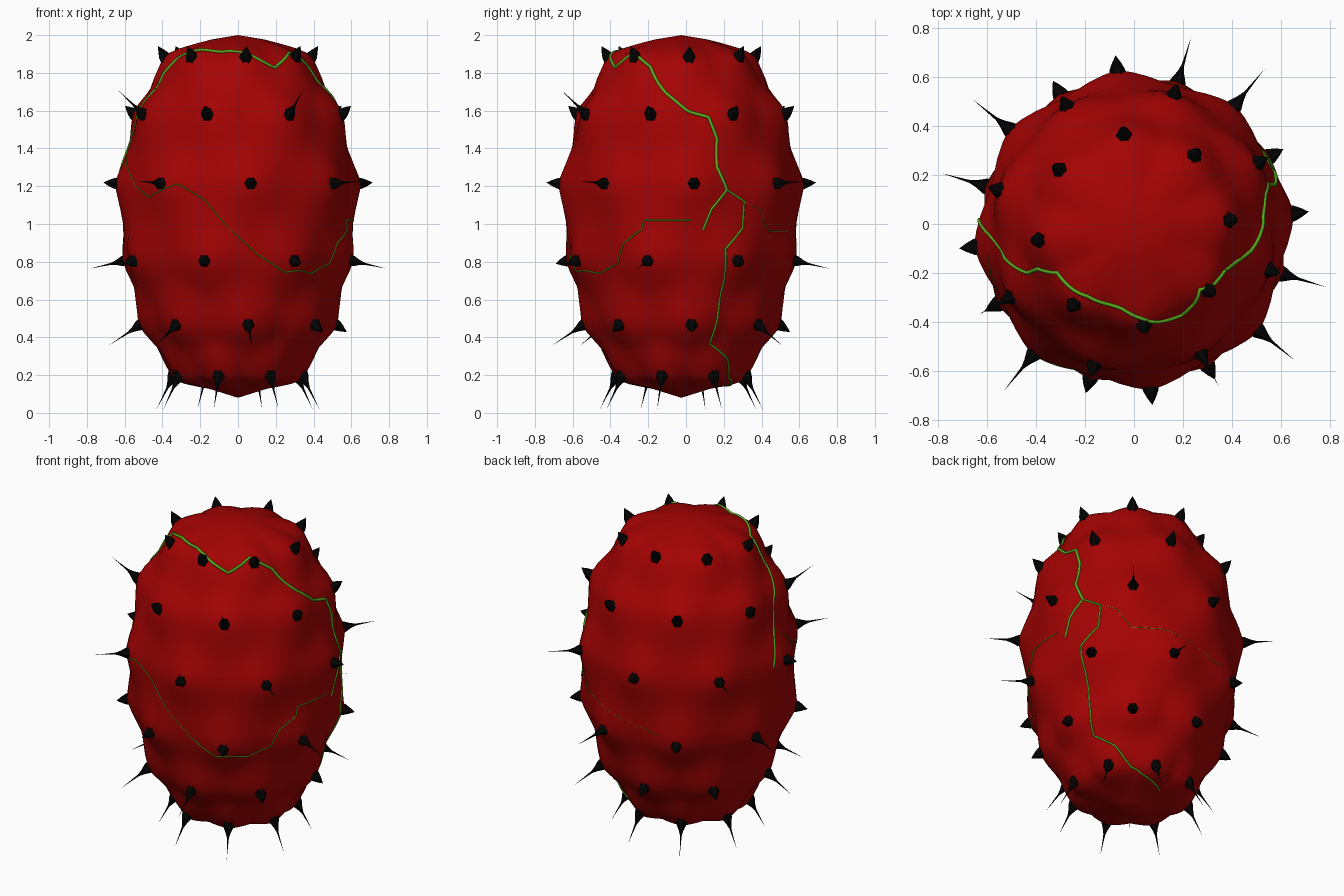
import bpy, bmesh
from math import sin, cos, pi, radians
from mathutils import Vector

cube = bpy.data.objects.get("Cube")
if cube:
    bpy.data.objects.remove(cube)


def material(name, color):
    m = bpy.data.materials.new(name)
    m.use_nodes = True
    m.diffuse_color = (*color, 1)
    m.node_tree.nodes["Principled BSDF"].inputs["Base Color"].default_value = (*color, 1)
    return m


red = material("deep red skin", (0.37, 0.0008, 0.0008))
black = material("black spike", (0.001, 0.001, 0.001))
green = material("green vein", (0.10, 0.40, 0.012))

CENTRE_Y = -0.025
# Body outline: height, radius
PROFILE = [(0.08, 0), (0.13, 0.16), (0.19, 0.305), (0.3, 0.39), (0.46, 0.48),
           (0.65, 0.545), (0.81, 0.59), (1.0, 0.61), (1.21, 0.612), (1.4, 0.58),
           (1.59, 0.53), (1.75, 0.44), (1.86, 0.36), (1.9, 0.31), (1.97, 0.18), (2.0, 0)]
# Spike rows: height, first angle, tilt upward, indices of the long spikes
ROWS = [(1.86, 6, 58, ()), (1.57, 28.5, 40, (4, 6)), (1.21, 6, 4, (1, 3, 5, 7)),
        (0.81, 28.5, -12, (1, 3, 7)), (0.48, 6, -33, (1, 4, 5, 6)),
        (0.22, 28.5, -62, range(8))]


def base_point(angle, z):
    r = 0
    for (z0, r0), (z1, r1) in zip(PROFILE, PROFILE[1:]):
        if z0 <= z <= z1:
            r = r0 + (r1 - r0) * (z - z0) / (z1 - z0)
    a = radians(angle)
    return Vector((r * cos(a), r * sin(a) + CENTRE_Y, z))


BUMPS = [base_point(a0 + 45 * k, z) for z, a0, _, _ in ROWS for k in range(8)]


def surface(angle, z):
    """Point on the skin, raised to a peak under every spike."""
    p = base_point(angle, z)
    near = min((p - b).length for b in BUMPS)
    n = Vector((p.x / 0.37, (p.y - CENTRE_Y) / 0.37, (z - 1.04) / 0.92)).normalized()
    return p + n * 0.046 * max(0, 1 - near / 0.2)


def finish(bm, name, mat, sharp):
    bmesh.ops.recalc_face_normals(bm, faces=bm.faces)
    mesh = bpy.data.meshes.new(name)
    bm.to_mesh(mesh)
    bm.free()
    mesh.materials.append(mat)
    ob = bpy.data.objects.new(name, mesh)
    bpy.context.collection.objects.link(ob)
    bpy.ops.object.select_all(action='DESELECT')
    ob.select_set(True)
    bpy.context.view_layer.objects.active = ob
    bpy.ops.object.shade_smooth_by_angle(angle=radians(sharp))


def skin(bm, rings, start, end):
    """Bridge closed rings and close both ends on a point."""
    loops = [[bm.verts.new(p) for p in ring] for ring in rings]
    n = len(loops[0])
    first, last = bm.verts.new(start), bm.verts.new(end)
    for i in range(n):
        j = (i + 1) % n
        for a, b in zip(loops, loops[1:]):
            bm.faces.new((a[i], a[j], b[j], b[i]))
        bm.faces.new((first, loops[0][j], loops[0][i]))
        bm.faces.new((last, loops[-1][i], loops[-1][j]))


# Bumpy fruit body, with a ring of vertices at every spike row
SEGMENTS, STEPS = 64, 6
levels = [0.08] + [row[0] for row in reversed(ROWS)] + [2.0]
heights = [lo + (hi - lo) * s / STEPS
           for lo, hi in zip(levels, levels[1:]) for s in range(STEPS)][1:]
bm = bmesh.new()
skin(bm, [[surface(6 + 360 * s / SEGMENTS, z) for s in range(SEGMENTS)] for z in heights],
     (0, CENTRE_Y, 0.08), (0, CENTRE_Y, 2.0))
finish(bm, "fruit_body", red, 60)

# Spikes: radius and height along each thorn
SHORT = [(0.036, -0.025), (0.032, 0.0), (0.018, 0.03), (0, 0.06)]
LONG = [(0.036, -0.025), (0.031, 0.0), (0.015, 0.035), (0.006, 0.065), (0.003, 0.12), (0, 0.19)]
for number, (z, a0, tilt, long_ones) in enumerate(ROWS, 1):
    bm = bmesh.new()
    for k in range(8):
        a, t = radians(a0 + 45 * k), radians(tilt)
        axis = Vector((cos(a) * cos(t), sin(a) * cos(t), sin(t)))
        side = Vector((-sin(a), cos(a), 0))
        up = axis.cross(side)
        foot = surface(a0 + 45 * k, z)
        shape = LONG if k in long_ones else SHORT
        rings = [[foot + axis * h + (side * cos(i * pi / 3) + up * sin(i * pi / 3)) * r
                  for i in range(6)] for r, h in shape[:-1]]
        skin(bm, rings, foot - axis * 0.025, foot + axis * shape[-1][1])
    finish(bm, f"spike_row_{number}", black, 40)


# Veins: thin tubes following the skin through (angle, height) points
def vein(name, points, radius):
    curve = bpy.data.curves.new(name, 'CURVE')
    curve.dimensions = '3D'
    curve.bevel_depth = radius
    curve.bevel_resolution = 1
    path = []
    for (a0, z0), (a1, z1) in zip(points, points[1:]):
        path += [surface(a0 + (a1 - a0) * t / 5, z0 + (z1 - z0) * t / 5) for t in range(5)]
    path.append(surface(*points[-1]))
    spline = curve.splines.new('POLY')
    spline.points.add(len(path) - 1)
    for pt, co in zip(spline.points, path):
        pt.co = (*co, 1)
    curve.materials.append(green)
    bpy.context.collection.objects.link(bpy.data.objects.new(name, curve))


vein("left_vein", [(176, 1.2), (181, 1.35), (190, 1.56), (202, 1.71)], 0.007)
vein("crown_vein", [(202, 1.71), (202, 1.79), (209, 1.87), (235, 1.9), (261, 1.9),
                    (275, 1.88), (299, 1.82), (318, 1.88), (336, 1.82)], 0.0085)
vein("right_vein", [(336, 1.82), (350, 1.69), (363, 1.6), (375, 1.56),
                    (379, 1.45), (378, 1.3), (383, 1.18)], 0.009)
vein("side_vein", [(23, 1.18), (33, 1.12), (32, 0.98), (22, 0.87), (23, 0.7),
                   (22, 0.5), (20, 0.37), (37, 0.3), (44, 0.24), (50, 0.2),
                   (62, 0.18), (85, 0.16), (100, 0.15)], 0.006)
vein("side_branch", [(23, 1.18), (15, 1.08), (11, 0.97)], 0.007)
vein("back_vein", [(33, 1.12), (42, 1.08), (50, 0.96), (67, 0.96), (108, 0.86)], 0.002)
vein("front_left_vein", [(190, 1.35), (208, 1.2), (222, 1.14), (240, 1.21), (253, 1.13),
                         (265, 0.98), (280, 0.84)], 0.003)
vein("front_right_vein", [(280, 0.84), (294, 0.75), (302, 0.76), (312, 0.74), (325, 0.79),
                          (330, 0.9), (340, 0.97), (341, 1.02), (365, 1.02)], 0.004)
